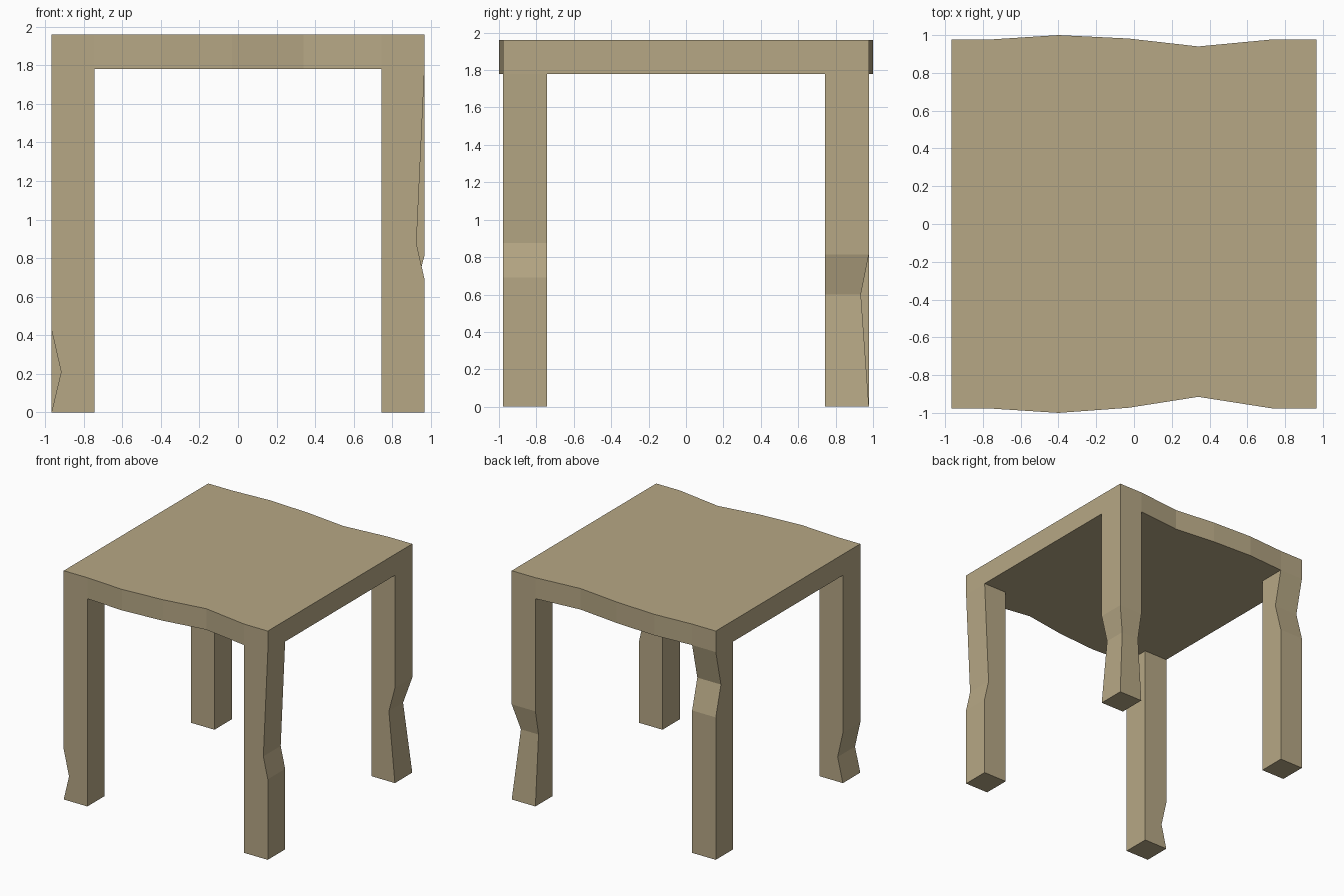
import bpy, bmesh

if "Cube" in bpy.data.objects:
    bpy.data.objects.remove(bpy.data.objects["Cube"])

wood = bpy.data.materials.new("tan wood")
wood.diffuse_color = (0.47, 0.39, 0.235, 1)
wood.use_nodes = True
wood.node_tree.nodes["Principled BSDF"].inputs["Base Color"].default_value = wood.diffuse_color

X_OUT, X_IN = 0.967, 0.743
Y_OUT, Y_IN = 0.978, 0.743
TOP_Z, UNDER_Z = 1.96, 1.78


def loft(name, rings, cap_top=True):
    """Skin a stack of equal-sized rings (bottom to top) and cap the ends."""
    bm = bmesh.new()
    loops = [[bm.verts.new(p) for p in ring] for ring in rings]
    for a, b in zip(loops, loops[1:]):
        n = len(a)
        for i in range(n):
            j = (i + 1) % n
            bm.faces.new((a[i], a[j], b[j], b[i]))
    bm.faces.new(loops[0][::-1])
    if cap_top:
        bm.faces.new(loops[-1])
    bmesh.ops.recalc_face_normals(bm, faces=bm.faces)
    mesh = bpy.data.meshes.new(name)
    bm.to_mesh(mesh)
    bm.free()
    mesh.materials.append(wood)
    obj = bpy.data.objects.new(name, mesh)
    bpy.context.collection.objects.link(obj)


# Table top with wavy front and back edges: x, front y, back y
edge = [(-X_OUT, -Y_OUT, Y_OUT), (-X_IN, -Y_OUT, Y_OUT), (-0.40, -1.0, 1.0),
        (-0.03, -0.973, 0.982), (0.34, -0.915, 0.94),
        (X_IN, -Y_OUT, Y_OUT), (X_OUT, -Y_OUT, Y_OUT)]
outline = [(x, f) for x, f, b in edge] + [(x, b) for x, f, b in reversed(edge)]
loft("table_top", [[(x, y, z) for x, y in outline] for z in (UNDER_Z, TOP_Z)])


# Legs with worn dents: each level is z, inward x dent, inward y dent
def leg(name, sx, sy, dents):
    rings = []
    for z, dx, dy in dents:
        xo, yo = X_OUT - dx, Y_OUT - dy
        ring = [(X_IN, Y_IN), (xo, Y_IN), (xo, yo), (X_IN, yo)]
        rings.append([(sx * x, sy * y, z) for x, y in ring])
    loft(name, rings)


leg("front_left_leg", -1, -1,
    [(0, 0, 0), (0.21, 0.05, 0), (0.43, 0, 0), (UNDER_Z, 0, 0)])
leg("front_right_leg", 1, -1,
    [(0, 0, 0), (0.69, 0, 0), (0.875, 0.042, 0), (UNDER_Z, 0, 0)])
leg("back_right_leg", 1, 1,
    [(0, 0, 0), (0.60, 0.057, 0.043), (0.815, 0, 0), (UNDER_Z, 0, 0)])
leg("back_left_leg", -1, 1,
    [(0, 0, 0), (1.22, 0, 0), (1.475, 0, 0.07), (UNDER_Z, 0, 0)])
